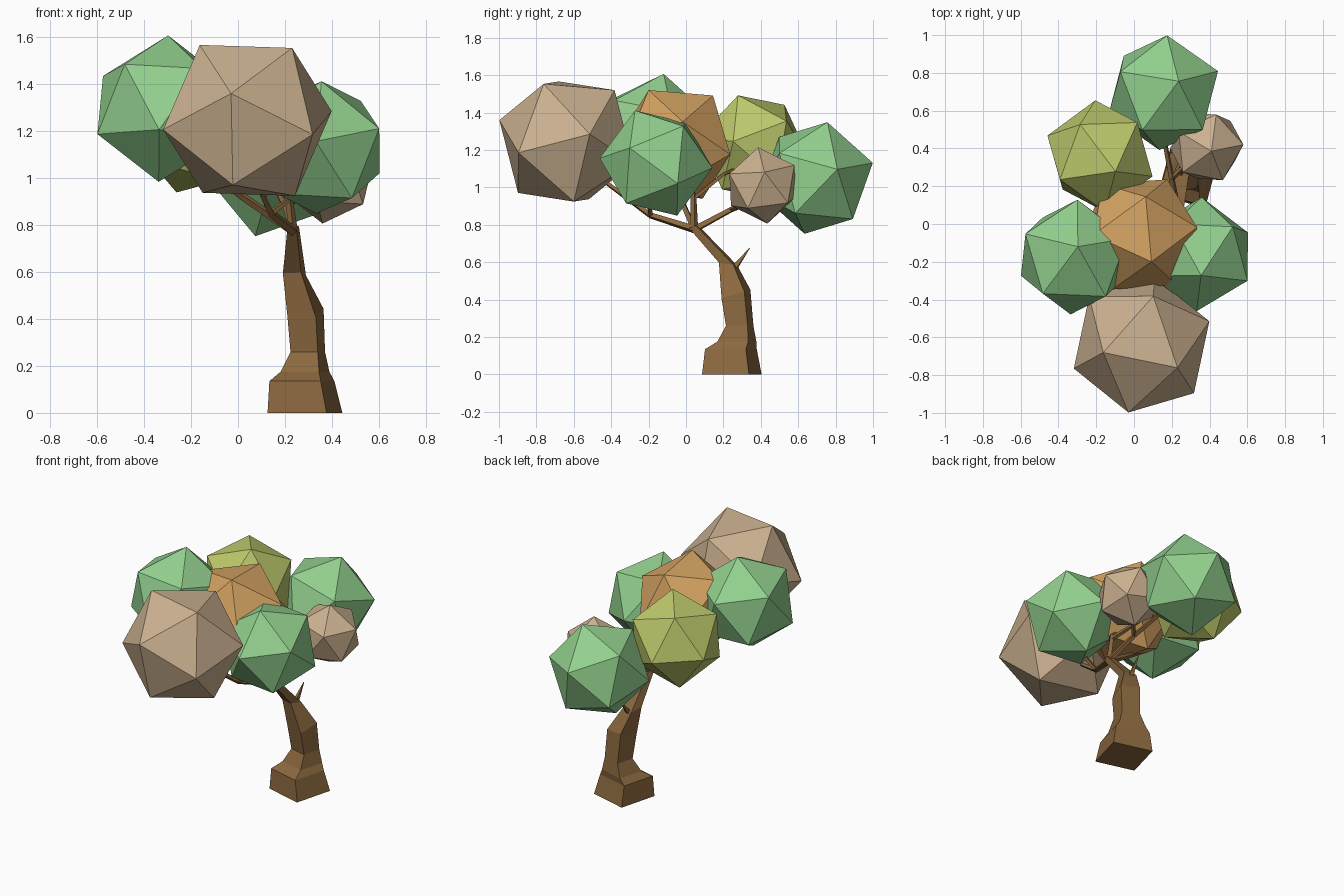
import bpy, bmesh, math
from mathutils import Vector, Matrix

if "Cube" in bpy.data.objects:
    bpy.data.objects.remove(bpy.data.objects["Cube"])


def material(name, rgb):
    m = bpy.data.materials.new(name)
    m.diffuse_color = (*rgb, 1)
    m.use_nodes = True
    m.node_tree.nodes["Principled BSDF"].inputs["Base Color"].default_value = m.diffuse_color
    return m


GREEN = material("green", (0.29, 0.63, 0.27))
OLIVE = material("olive", (0.52, 0.59, 0.15))
TAN = material("tan", (0.60, 0.44, 0.28))
ORANGE = material("orange", (0.65, 0.36, 0.12))
BARK = material("bark", (0.26, 0.14, 0.05))


def finish(name, bm, mat):
    bmesh.ops.recalc_face_normals(bm, faces=bm.faces)
    me = bpy.data.meshes.new(name)
    bm.to_mesh(me)
    bm.free()
    me.materials.append(mat)
    ob = bpy.data.objects.new(name, me)
    bpy.context.collection.objects.link(ob)
    return ob


def frame(a, b):
    a = Vector(a).normalized()
    c = a.cross(Vector(b)).normalized()
    return Matrix((a, c.cross(a), c)).transposed()


def leaf_ball(name, centre, radius, corner, next_corner, mat):
    """Icosahedron turned so two neighbouring corners point as given."""
    bm = bmesh.new()
    bmesh.ops.create_icosphere(bm, subdivisions=1, radius=radius)
    bm.verts.ensure_lookup_table()
    v = bm.verts[0]
    n = v.link_edges[0].other_vert(v)
    rot = frame(corner, next_corner) @ frame(v.co, n.co).transposed()
    for v in bm.verts:
        v.co = rot @ v.co + Vector(centre)
    finish(name, bm, mat)


def loft(name, rings):
    """Skin a list of four-cornered rings and cap the ends."""
    bm = bmesh.new()
    vs = [[bm.verts.new(p) for p in r] for r in rings]
    for r, s in zip(vs, vs[1:]):
        for i in range(4):
            j = (i + 1) % 4
            bm.faces.new((r[i], r[j], s[j], s[i]))
    bm.faces.new(vs[0])
    bm.faces.new(vs[-1])
    finish(name, bm, BARK)


def branch(name, pts, r0, r1):
    pts = [Vector(p) for p in pts]
    rings = []
    for k, p in enumerate(pts):
        d = pts[min(k + 1, len(pts) - 1)] - pts[max(k - 1, 0)]
        f = frame(d, (0.31, 0.17, 0.9) if abs(d.normalized().z) < 0.9 else (1, 0, 0))
        r = r0 + (r1 - r0) * k / (len(pts) - 1)
        rings.append([p + r * (f @ Vector((0, math.cos(t), math.sin(t))))
                      for t in (i * math.pi / 2 for i in range(4))])
    loft(name, rings)


# Trunk: rotated square rings (x, y, z, half side, upward tilt along y)
trunk = [(.285, .245, 0, .13, 0), (.272, .24, .135, .113, 0),
         (.285, .272, .175, .085, 0), (.297, .287, .26, .06, 0),
         (.287, .267, .43, .063, .3), (.24, .225, .59, .04, -.15),
         (.235, .04, .79, .02, .3)]
rings = []
for x, y, z, h, tilt in trunk:
    ring = []
    for i in range(4):
        t = math.radians(45 - 15 + 90 * i)
        dx, dy = h * 1.414 * math.cos(t), h * 1.414 * math.sin(t)
        ring.append((x + dx, y + dy, z + tilt * dy))
    rings.append(ring)
loft("trunk", rings)

# Branches
fork = (.235, .045, .775)
branch("branch_front", [fork, (.14, -.19, .85), (.06, -.42, 1.02)], .022, .012)
branch("branch_front_right", [(.14, -.19, .85), (.3, -.2, .97)], .014, .01)
branch("branch_up", [fork, (.21, .04, .96), (.1, 0, 1.05)], .02, .012)
branch("branch_left", [fork, (.02, -.02, .92), (-.22, -.14, 1.1)], .02, .012)
branch("branch_back", [fork, (.2, .24, .88), (.15, .5, .98)], .02, .012)
branch("branch_small", [(.2, .24, .88), (.36, .4, .97)], .014, .01)
branch("branch_olive", [(.21, .04, .94), (.08, .2, 1.07), (-.1, .32, 1.12)], .014, .01)
branch("twig", [(.24, .23, .54), (.245, .275, .59), (.25, .34, .675)], .03, .002)

# Foliage
leaf_ball("leaves_front", (.04, -.64, 1.245), .382,
          (-.07, -.36, .115), (.19, -.125, .31), TAN)
leaf_ball("leaves_centre", (.03, -.055, 1.23), .33,
          (.19, -.44, .88), (.28, .035, .11), ORANGE)
leaf_ball("leaves_left", (-.3175, -.175, 1.295), .317,
          (.02, .055, .31), (-.1625, -.19, .195), GREEN)
leaf_ball("leaves_right", (.345, -.16, 1.13), .303,
          (.01, -.11, .275), (.175, .14, .2), GREEN)
leaf_ball("leaves_back", (.155, .695, 1.05), .315,
          (.02, .3, .08), (.28, .115, .046), GREEN)
leaf_ball("leaves_back_left", (-.18, .36, 1.215), .3,
          (.08, -.08, .27), (-.1, .16, .23), OLIVE)
leaf_ball("leaves_small", (.385, .41, 1.01), .207,
          (.19, .01, .07), (.02, -.025, .204), TAN)
